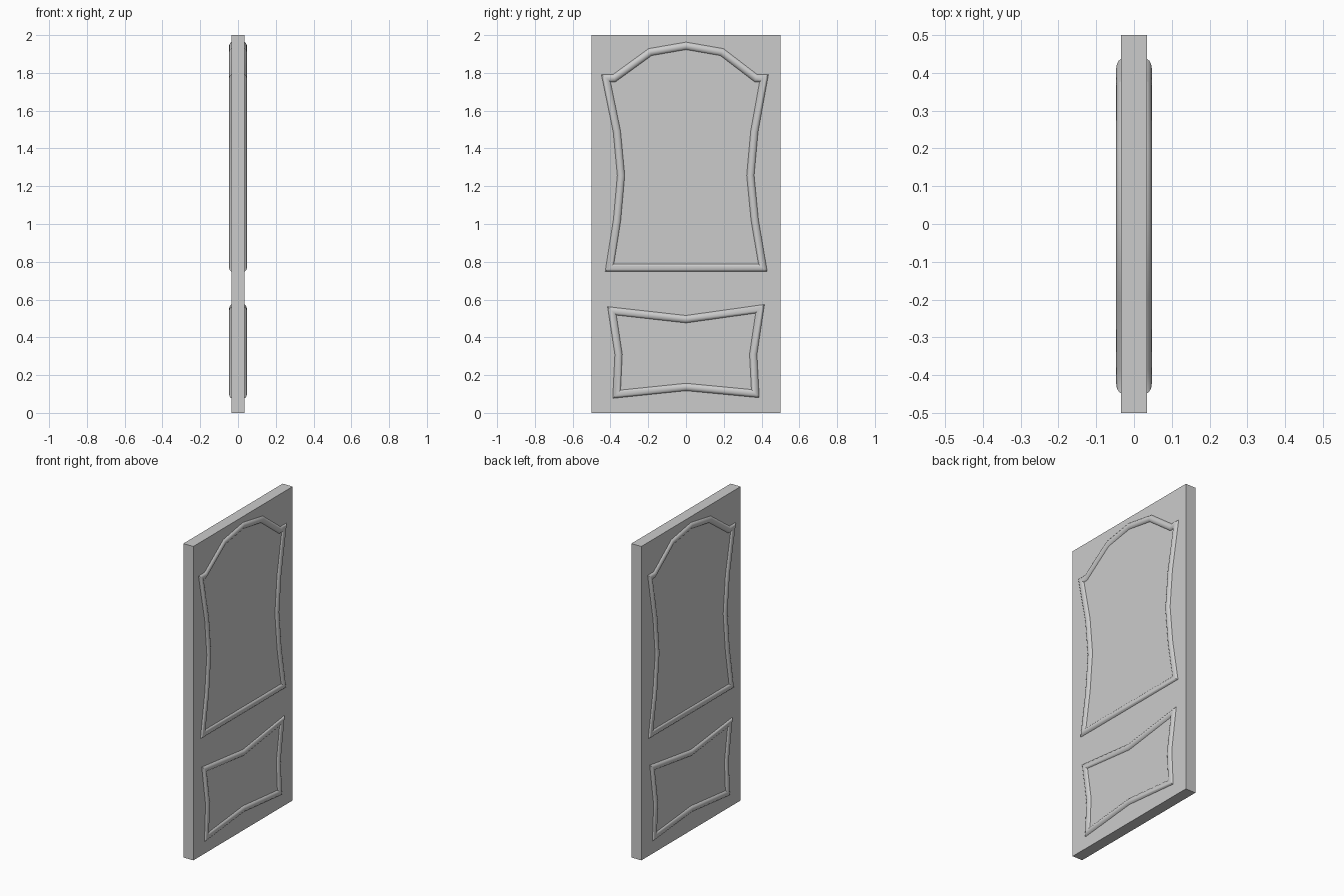
import bpy, bmesh, math
from mathutils import Vector

if "Cube" in bpy.data.objects:
    bpy.data.objects.remove(bpy.data.objects["Cube"])

T = 0.035          # half thickness of the slab
R = 0.0227         # moulding tube radius
CX = 0.047 - R     # tube centre, partly sunk into the slab


def finish(bm, name):
    bmesh.ops.recalc_face_normals(bm, faces=bm.faces)
    me = bpy.data.meshes.new(name)
    bm.to_mesh(me)
    bm.free()
    ob = bpy.data.objects.new(name, me)
    bpy.context.collection.objects.link(ob)
    return ob


def moulding(name, path, sides=16):
    """Closed, mitred round bead following a (y, z) path, mirrored to both faces."""
    pts = [Vector(p) for p in path]
    n = len(pts)
    bm = bmesh.new()
    rings = []
    for i, p in enumerate(pts):
        d0 = (p - pts[i - 1]).normalized()
        d1 = (pts[(i + 1) % n] - p).normalized()
        n0, n1 = Vector((-d0.y, d0.x)), Vector((-d1.y, d1.x))
        m = (n0 + n1) / (1 + n0.dot(n1))          # mitre vector
        ring = []
        for k in range(sides):
            a = 2 * math.pi * k / sides
            q = p + m * (R * math.cos(a))
            ring.append(bm.verts.new((CX + R * math.sin(a), q.x, q.y)))
        rings.append(ring)
    for i in range(n):
        a, b = rings[i], rings[(i + 1) % n]
        for k in range(sides):
            j = (k + 1) % sides
            bm.faces.new((a[k], a[j], b[j], b[k]))
    ob = finish(bm, name)
    mod = ob.modifiers.new("both_faces", 'MIRROR')
    mod.use_axis = (True, False, False)
    mod.use_mirror_merge = False
    bpy.ops.object.select_all(action='DESELECT')
    ob.select_set(True)
    bpy.context.view_layer.objects.active = ob
    bpy.ops.object.shade_smooth_by_angle(angle=math.radians(30))
    return ob


# door slab
bm = bmesh.new()
bmesh.ops.create_cube(bm, size=1)
for v in bm.verts:
    v.co = (v.co.x * 2 * T, v.co.y, (v.co.z + 0.5) * 2)
finish(bm, "door_slab")

# tall arched panel with waisted sides
moulding("upper_panel_moulding", [
    (-0.405, 0.768), (0.407, 0.768), (0.364, 1.02), (0.341, 1.257), (0.362, 1.49),
    (0.413, 1.772), (0.37, 1.772), (0.19, 1.91), (0, 1.943), (-0.19, 1.91),
    (-0.38, 1.772), (-0.424, 1.772), (-0.366, 1.49), (-0.344, 1.257), (-0.365, 1.02)])

# low panel with pinched edges
moulding("lower_panel_moulding", [
    (-0.367, 0.099), (0, 0.137), (0.367, 0.102), (0.356, 0.31),
    (0.392, 0.551), (0, 0.496), (-0.392, 0.54), (-0.357, 0.31)])
